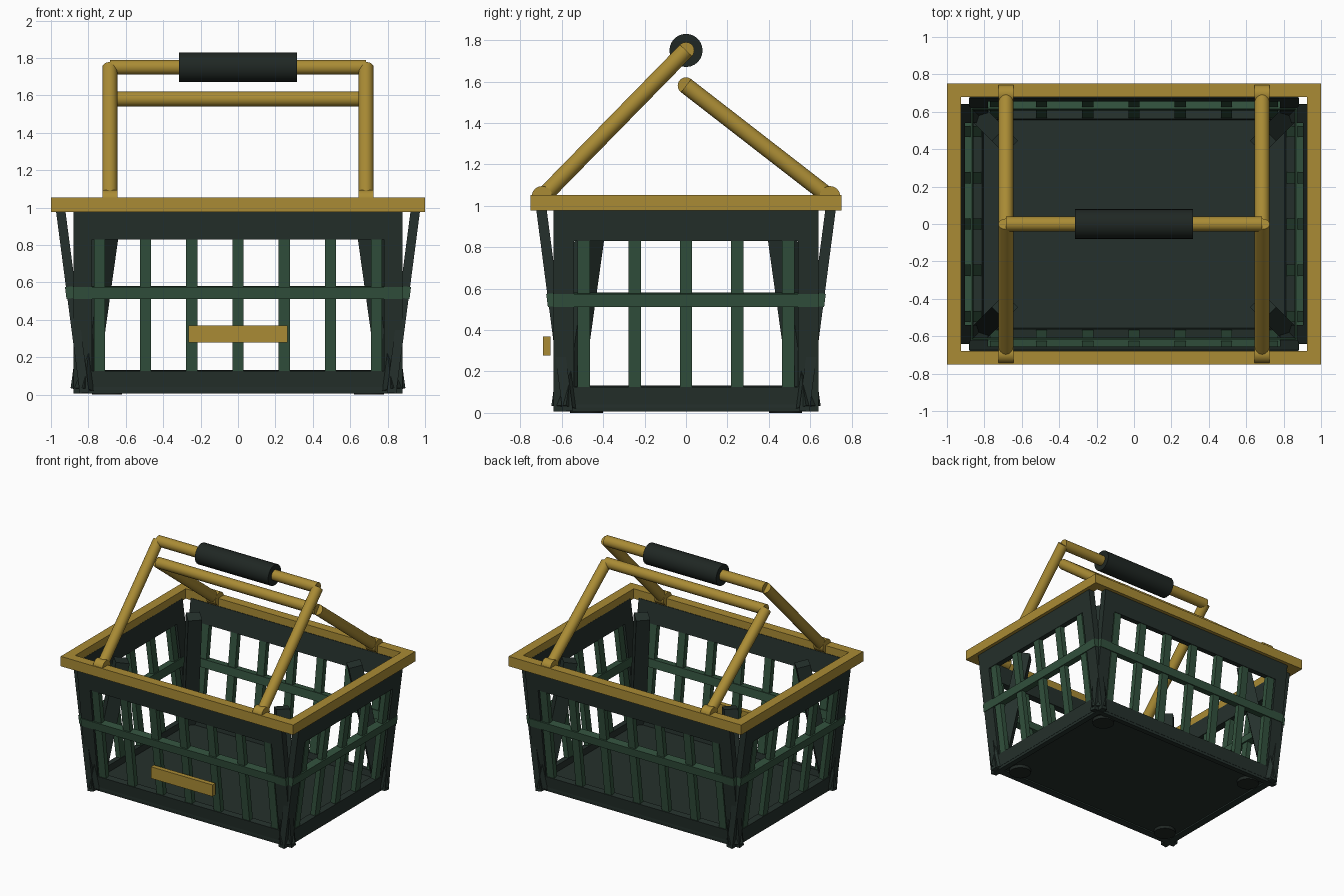
import bpy, bmesh, math
from mathutils import Matrix, Vector

if "Cube" in bpy.data.objects:
    bpy.data.objects.remove(bpy.data.objects["Cube"])


def material(name, rgb):
    m = bpy.data.materials.new(name)
    m.diffuse_color = (*rgb, 1)
    m.use_nodes = True
    m.node_tree.nodes["Principled BSDF"].inputs["Base Color"].default_value = m.diffuse_color
    return m


GOLD = material("gold", (0.40, 0.26, 0.035))
GREEN = material("green", (0.032, 0.083, 0.047))
DARK = material("dark_green", (0.018, 0.030, 0.025))
BLACK = material("grip_black", (0.014, 0.020, 0.017))


def boxes(name, parts, mat, xf=Matrix()):
    """One object made of (centre, size) boxes, moved by xf."""
    bm = bmesh.new()
    for c, s in parts:
        bmesh.ops.create_cube(bm, size=1, matrix=xf @ Matrix.Translation(c) @ Matrix.Diagonal((*s, 1)))
    me = bpy.data.meshes.new(name)
    bm.to_mesh(me)
    bm.free()
    me.materials.append(mat)
    ob = bpy.data.objects.new(name, me)
    bpy.context.collection.objects.link(ob)
    return ob


def tube(name, a, b, r, mat, sides=24):
    """Smooth cylinder from a to b."""
    a, b = Vector(a), Vector(b)
    bpy.ops.mesh.primitive_cylinder_add(vertices=sides, radius=r, depth=(b - a).length, location=(a + b) / 2)
    ob = bpy.context.object
    ob.name = name
    ob.rotation_euler = (b - a).to_track_quat('Z', 'Y').to_euler()
    ob.data.materials.append(mat)
    bpy.ops.object.shade_smooth_by_angle(angle=math.radians(40))
    return ob


# Leaning wall panels: dark frame, slats and a middle rail
def wall(name, half, dist, slats, turn):
    xf = (Matrix.Rotation(turn, 4, 'Z') @ Matrix.Translation((0, -dist, 0.5))
          @ Matrix.Rotation(0.13, 4, 'X'))
    e = half - 0.05
    boxes(name + "_wall_frame", [
        ((0, 0, 0.415), (2 * half, 0.05, 0.16)),
        ((0, 0, -0.435), (2 * half, 0.05, 0.12)),
        ((-e, 0, -0.02), (0.1, 0.05, 0.71)),
        ((e, 0, -0.02), (0.1, 0.05, 0.71))], DARK, xf)
    boxes(name + "_wall_slats", [((x, 0, -0.02), (0.06, 0.04, 0.73)) for x in slats], GREEN, xf)
    boxes(name + "_wall_rail", [((0, 0, 0.047), (2 * half + 0.004, 0.06, 0.063))], GREEN, xf)


long_slats = [i * 0.247 for i in range(-3, 4)]
short_slats = [i * 0.247 for i in range(-2, 3)]
wall("front", 0.88, 0.635, long_slats, 0)
wall("back", 0.88, 0.635, long_slats, math.pi)
wall("right", 0.64, 0.885, short_slats, math.pi / 2)
wall("left", 0.64, 0.885, short_slats, -math.pi / 2)

# Floor slab and round feet
boxes("floor", [((0, 0, 0.055), (1.70, 1.20, 0.06))], DARK)
for sx in (-1, 1):
    for sy in (-1, 1):
        tube("foot", (sx * 0.70, sy * 0.48, 0), (sx * 0.70, sy * 0.48, 0.04), 0.08, BLACK)

        # Diamond corner post, leaning inwards towards the top
        low = Vector((sx * 0.825, sy * 0.58, 0.025))
        high = Vector((sx * 0.69, sy * 0.445, 0.99))
        lean = Vector((0, 0, 1)).rotation_difference(high - low).to_matrix().to_4x4()
        boxes("corner_post", [((0, 0, 0), (0.1, 0.1, (high - low).length))], DARK,
              Matrix.Translation((low + high) / 2) @ lean @ Matrix.Rotation(math.pi / 4, 4, 'Z'))

        # Handle pivot on the rim
        tube("handle_pivot", (sx * 0.645, sy * 0.695, 1.045), (sx * 0.725, sy * 0.695, 1.045), 0.05, GOLD)

# Rim
boxes("rim", [((0, s * 0.7145, 1.0145), (2, 0.071, 0.077)) for s in (-1, 1)]
      + [((s * 0.9625, 0, 1.0145), (0.075, 1.358, 0.077)) for s in (-1, 1)], GOLD)

# Two folding handles, the front one taller
for name, y, z in (("front", -0.69, 1.75), ("back", 0.69, 1.58)):
    for s in (-1, 1):
        tube(name + "_handle_leg", (s * 0.685, y, 1.045), (s * 0.685, 0, z), 0.04, GOLD)
    tube(name + "_handle_bar", (-0.685, 0, z), (0.685, 0, z), 0.04, GOLD)
tube("hand_grip", (-0.315, 0, 1.75), (0.315, 0, 1.75), 0.08, BLACK)

# Blank plate at the front
boxes("front_plate", [((0, -0.672, 0.323), (0.53, 0.037, 0.09))], GOLD)
